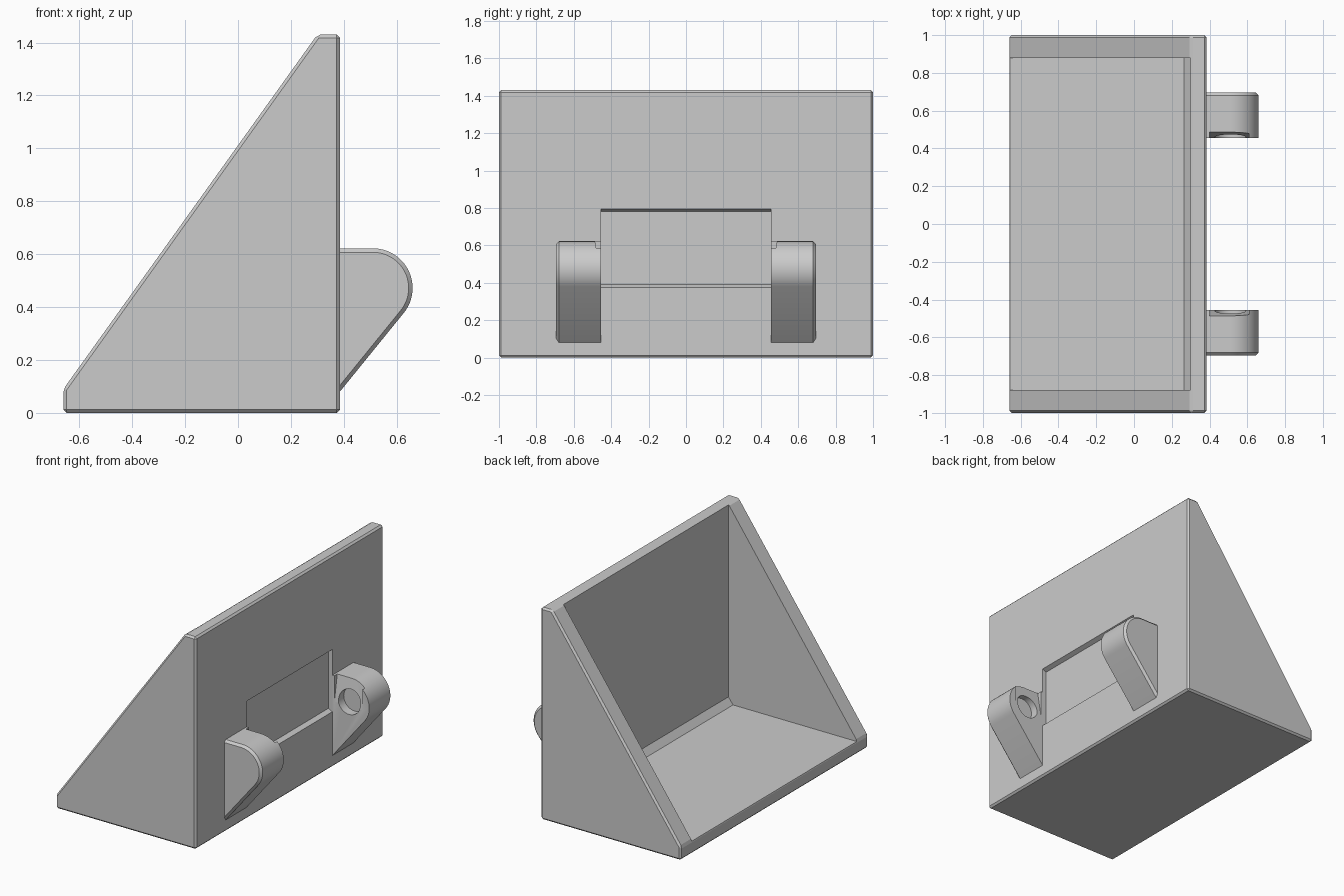
import bpy, bmesh, math

cube = bpy.data.objects.get("Cube")
if cube:
    bpy.data.objects.remove(cube, do_unlink=True)

grey = bpy.data.materials.new("plain grey")
grey.use_nodes = True
GREY = (0.6, 0.6, 0.6, 1)
grey.diffuse_color = GREY
grey.node_tree.nodes["Principled BSDF"].inputs["Base Color"].default_value = GREY


def prism(name, profile, y0, y1):
    """Extrude an x-z profile along y."""
    bm = bmesh.new()
    face = bm.faces.new([bm.verts.new((x, y0, z)) for x, z in profile])
    new = bmesh.ops.extrude_face_region(bm, geom=[face])["geom"]
    verts = [v for v in new if isinstance(v, bmesh.types.BMVert)]
    bmesh.ops.translate(bm, verts=verts, vec=(0, y1 - y0, 0))
    bmesh.ops.recalc_face_normals(bm, faces=bm.faces)
    mesh = bpy.data.meshes.new(name)
    bm.to_mesh(mesh)
    bm.free()
    obj = bpy.data.objects.new(name, mesh)
    bpy.context.collection.objects.link(obj)
    mesh.materials.append(grey)
    return obj


def chamfer(obj, width, pick):
    """Chamfer the edges chosen by a rule."""
    bm = bmesh.new()
    bm.from_mesh(obj.data)
    bmesh.ops.bevel(bm, geom=[e for e in bm.edges if pick(e)], offset=width,
                    segments=1, affect='EDGES')
    bm.to_mesh(obj.data)
    bm.free()


def cut(obj, cutter):
    mod = obj.modifiers.new("cut", 'BOOLEAN')
    mod.operation = 'DIFFERENCE'
    mod.solver = 'EXACT'
    mod.object = cutter
    bpy.context.view_layer.objects.active = obj
    bpy.ops.object.modifier_apply(modifier=mod.name)
    bpy.data.objects.remove(cutter, do_unlink=True)


def arc(cx, cz, r, a0, a1, n):
    return [(cx + r * math.cos(math.radians(a0 + (a1 - a0) * i / n)),
             cz + r * math.sin(math.radians(a0 + (a1 - a0) * i / n)))
            for i in range(n + 1)]


# Wedge shaped bin with chamfered outside edges
BACK = 0.385
bin_body = prism("bin_body", [(-0.66, 0), (BACK, 0), (BACK, 1.43),
                              (0.30, 1.43), (-0.66, 0.09)], -1, 1)
chamfer(bin_body, 0.012, lambda e: True)

# Open inside, with a sloped strip where floor meets wall
cut(bin_body, prism("cavity", [(-0.9, 0.085), (0.265, 0.085), (0.30, 0.13),
                               (0.30, 1.7), (-0.9, 1.7)], -0.88, 0.88))

# Shallow recess between the lugs
cut(bin_body, prism("recess", [(0.5, 0.375), (BACK, 0.375), (0.355, 0.39),
                               (0.355, 0.782), (BACK, 0.795), (0.5, 0.795)],
                    -0.455, 0.455))

# Rounded lugs with a blind pin hole and a ramped lead-in slot
CX, CZ, R = 0.51, 0.472, 0.15
INNER, OUTER = 0.455, 0.695
lug_profile = [(0.375, 0.07), (BACK, 0.08)] + arc(CX, CZ, R, -38, 90, 24) + [(0.375, CZ + R)]
for side, label in ((1, "left"), (-1, "right")):
    lug = prism(label + "_lug", lug_profile, side * INNER, side * OUTER)
    chamfer(lug, 0.015, lambda e: all(abs(v.co.y) > OUTER - 0.001 for v in e.verts)
            and max(v.co.x for v in e.verts) > 0.38)

    slot = prism("slot", [(0.40, 0.44), (0.61, 0.44), (0.61, 0.70), (0.40, 0.70)],
                 side * (INNER - 0.05), side * (INNER + 0.045))
    for v in slot.data.vertices:
        if abs(v.co.y) > INNER and v.co.z < 0.5:
            v.co.y = side * (INNER - 0.001)
    cut(lug, slot)
    cut(lug, prism("pin_hole", arc(CX, CZ, 0.082, 0, 348.75, 31),
                   side * (INNER - 0.05), side * (INNER + 0.06)))

    bpy.ops.object.select_all(action='DESELECT')
    lug.select_set(True)
    bpy.context.view_layer.objects.active = lug
    bpy.ops.object.shade_smooth_by_angle(angle=math.radians(25))
